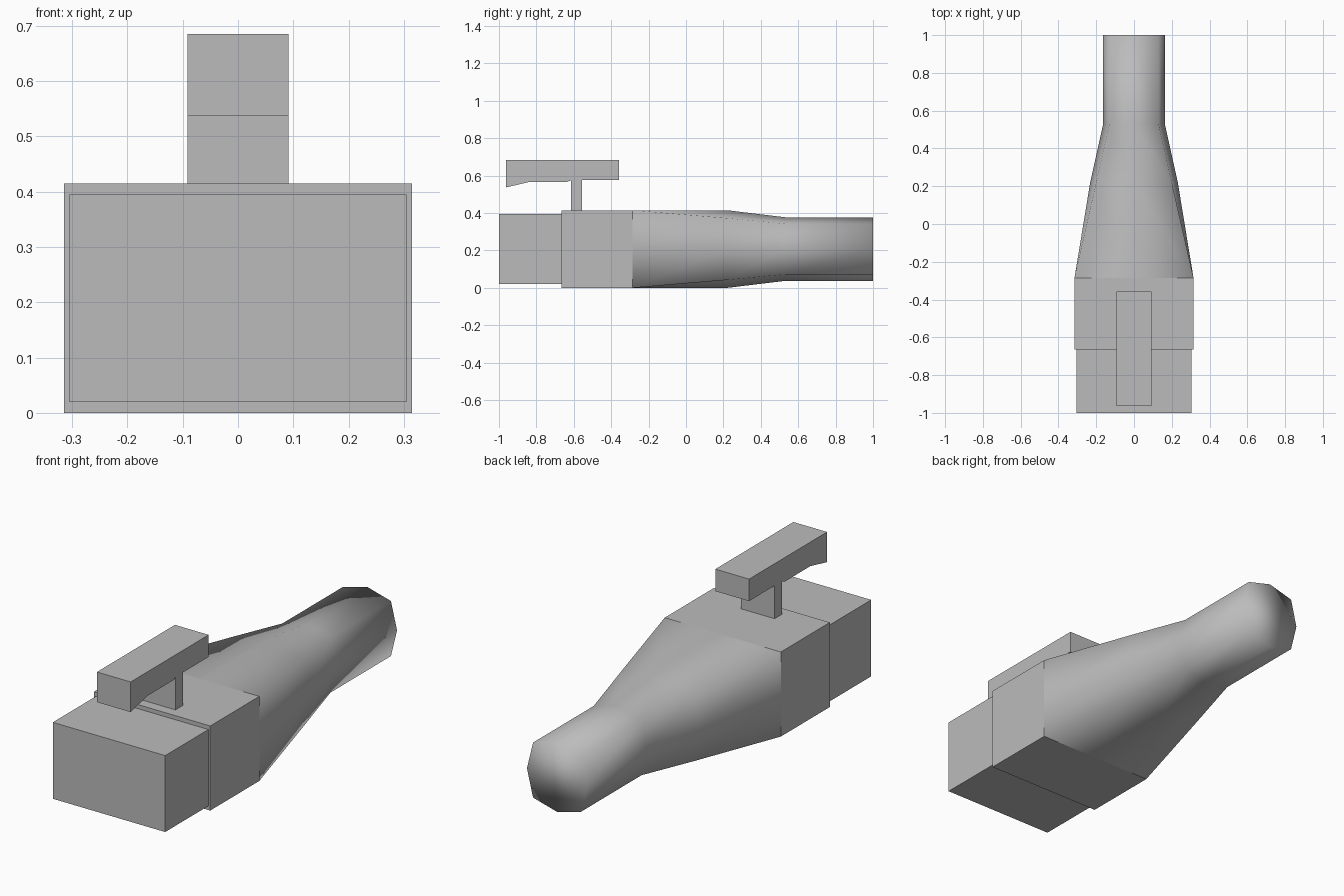
import bpy
import bmesh

cube = bpy.data.objects.get("Cube")
if cube:
    bpy.data.objects.remove(cube, do_unlink=True)

grey = bpy.data.materials.new("plain_grey")
grey.use_nodes = True
grey.diffuse_color = (0.5, 0.5, 0.5, 1)
grey.node_tree.nodes["Principled BSDF"].inputs["Base Color"].default_value = (0.5, 0.5, 0.5, 1)


def finish(name, bm, smooth=False):
    bmesh.ops.recalc_face_normals(bm, faces=bm.faces)
    for face in bm.faces:
        face.smooth = smooth
    mesh = bpy.data.meshes.new(name)
    bm.to_mesh(mesh)
    bm.free()
    mesh.materials.append(grey)
    obj = bpy.data.objects.new(name, mesh)
    bpy.context.collection.objects.link(obj)


def extrude_side(name, profile, half_width):
    """Side profile of (y, z) points extruded across x."""
    bm = bmesh.new()
    face = bm.faces.new([bm.verts.new((-half_width, y, z)) for y, z in profile])
    new = bmesh.ops.extrude_face_region(bm, geom=[face])["geom"]
    moved = [v for v in new if isinstance(v, bmesh.types.BMVert)]
    bmesh.ops.translate(bm, verts=moved, vec=(2 * half_width, 0, 0))
    finish(name, bm)


def block(name, y0, y1, z0, z1, half_width):
    extrude_side(name, [(y0, z0), (y1, z0), (y1, z1), (y0, z1)], half_width)


# Rectangular housing and the slightly smaller front section
block("housing", -0.665, -0.285, 0, 0.415, 0.315)
block("front_block", -1, -0.665, 0.02, 0.395, 0.305)

# Top grip with its supporting stem, as one profile
extrude_side("top_grip", [
    (-0.615, 0.415), (-0.556, 0.415), (-0.556, 0.577), (-0.358, 0.577),
    (-0.358, 0.685), (-0.963, 0.685), (-0.963, 0.537), (-0.834, 0.567),
    (-0.635, 0.567), (-0.615, 0.575)], 0.0915)

# Tapered barrel: y, side half-width, top half-height, corner x, corner z
sections = [
    (-0.285, 0.315, 0.2075, 0.315, 0.2075),
    (0.22, 0.232, 0.2075, 0.2, 0.165),
    (0.53, 0.163, 0.17, 0.13, 0.135),
    (1.0, 0.163, 0.17, 0.13, 0.135),
]
bm = bmesh.new()
rings = []
for y, w, h, cx, cz in sections:
    outline = [(w, 0), (cx, cz), (0, h), (-cx, cz),
               (-w, 0), (-cx, -cz), (0, -h), (cx, -cz)]
    rings.append([bm.verts.new((x, y, 0.2075 + z)) for x, z in outline])
for a, b in zip(rings, rings[1:]):
    for i in range(8):
        j = (i + 1) % 8
        bm.faces.new((a[i], a[j], b[j], b[i]))
bm.faces.new(rings[-1])
finish("barrel", bm, smooth=True)
